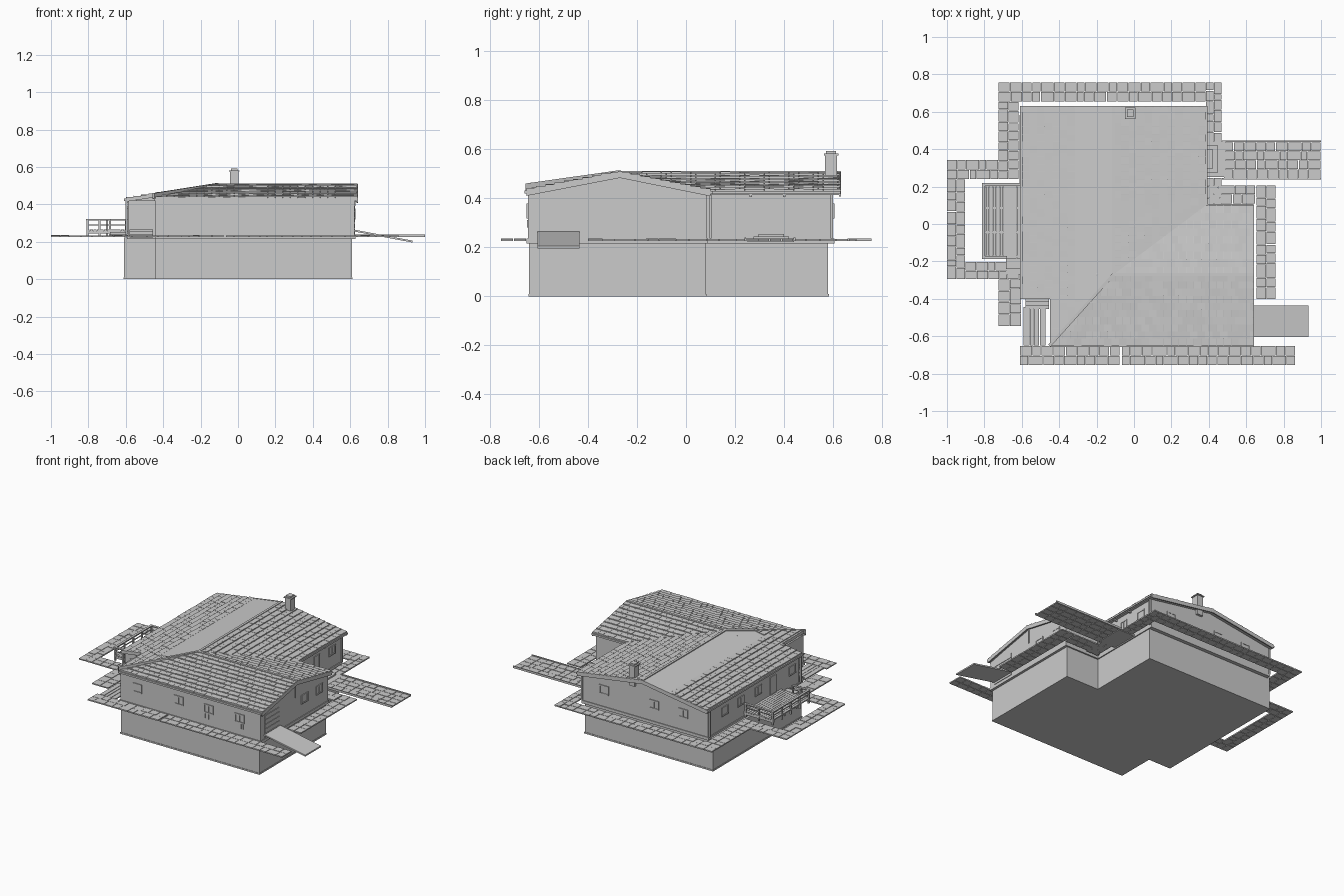
import bpy, bmesh, math, random
random.seed(4)


def slab(bm, top, bottom):
    # closed solid between two matching polygons
    a = [bm.verts.new(p) for p in top]
    b = [bm.verts.new(p) for p in bottom]
    n = len(a)
    bm.faces.new(a)
    bm.faces.new(b[::-1])
    for i in range(n):
        j = (i + 1) % n
        bm.faces.new((a[j], a[i], b[i], b[j]))


def finish(name, bm):
    bmesh.ops.recalc_face_normals(bm, faces=bm.faces)
    me = bpy.data.meshes.new(name)
    bm.to_mesh(me)
    bm.free()
    ob = bpy.data.objects.new(name, me)
    bpy.context.collection.objects.link(ob)
    return ob


def solids(name, pairs):
    bm = bmesh.new()
    for t, b in pairs:
        slab(bm, t, b)
    return finish(name, bm)


def box(x0, x1, y0, y1, z0, z1):
    r = [(x0, y0), (x1, y0), (x1, y1), (x0, y1)]
    return [(x, y, z1) for x, y in r], [(x, y, z0) for x, y in r]


def boxes(name, *bs):
    return solids(name, [box(*b) for b in bs])


def bar(p, q, w, h):
    # sloping bar in the xz or yz plane or along a diagonal
    dx, dy = q[0] - p[0], q[1] - p[1]
    l = math.hypot(dx, dy) or 1
    ox, oy = -dy / l * w / 2, dx / l * w / 2
    t = [(p[0] + ox, p[1] + oy, p[2]), (q[0] + ox, q[1] + oy, q[2]),
         (q[0] - ox, q[1] - oy, q[2]), (p[0] - ox, p[1] - oy, p[2])]
    return t, [(x, y, z - h) for x, y, z in t]


def clip(poly, axis, val, sign):
    out = []
    for i, p in enumerate(poly):
        q = poly[(i + 1) % len(poly)]
        dp, dq = sign * (p[axis] - val), sign * (q[axis] - val)
        if dp >= 0:
            out.append(p)
        if dp * dq < 0:
            t = dp / (dp - dq)
            out.append((p[0] + (q[0] - p[0]) * t, p[1] + (q[1] - p[1]) * t))
    return out


def ell(name, a, b, z0, z1):
    # footprint of the two crossing wings: (x0, x1, y0, y1) for each
    pts = [(a[0], a[2]), (b[0], a[2]), (b[0], b[2]), (b[1], b[2]),
           (b[1], b[3]), (a[1], b[3]), (a[1], a[3]), (a[0], a[3])]
    return solids(name, [([(x, y, z1) for x, y in pts], [(x, y, z0) for x, y in pts])])


# Basement, plinth and walls
ell("basement", (-.61, .36, -.38, .58), (-.44, .61, -.64, .08), 0, .222)
ell("basement_footing", (-.613, .363, -.383, .583), (-.443, .613, -.643, .083), 0, .01)
ell("walls", (-.588, .362, -.385, .60), (-.44, .622, -.645, .085), .215, .42)
ell("plinth", (-.593, .367, -.39, .605), (-.445, .627, -.65, .09), .215, .235)

# Gable walls under the roof
ga = [(-.588, .415), (.362, .415), (-.11, .495)]
gb = [(-.645, .415), (.085, .415), (-.27, .495)]
solids("gable_walls", [
    ([(x, .60, z) for x, z in ga], [(x, -.27, z) for x, z in ga]),
    ([(.622, y, z) for y, z in gb], [(-.2, y, z) for y, z in gb])])

# Roof slopes: (name, outline, height function, slope axis, eave, ridge)
left_z = lambda x, y: .507 - .153 * (-.11 - x)
slopes = [
    ("rear_left", [(-.6, .63), (-.11, .63), (-.11, -.27), (-.226, -.4), (-.6, -.4)],
     left_z, 0, -.6, -.11),
    ("front_left", [(-.45, -.4), (-.226, -.4), (-.45, -.65)], left_z, 0, -.6, -.11),
    ("rear_right", [(-.11, .63), (.385, .63), (.385, .1), (-.11, -.27)],
     lambda x, y: .507 - .153 * (x + .11), 0, .385, -.11),
    ("front", [(-.11, -.27), (-.45, -.65), (.64, -.65), (.64, -.27)],
     lambda x, y: .507 + .19 * (y + .27), 1, -.65, -.27),
    ("back", [(-.11, -.27), (.64, -.27), (.64, .1), (.385, .1)],
     lambda x, y: .507 - .2 * (y + .27), 1, .1, -.27)]
for name, poly, zf, ax, eave, ridge in slopes:
    solids("roof_slope_" + name, [([(x, y, zf(x, y)) for x, y in poly],
                                   [(x, y, zf(x, y) - .018) for x, y in poly])])
    # overlapping tile courses
    n = max(1, round(abs(ridge - eave) / .04))
    step, bm = (ridge - eave) / n, bmesh.new()
    for i in range(n):
        e0 = eave + step * i
        if name == "rear_left" and -.33 < e0 + step / 2 < -.11:
            continue  # smooth strip beside the ridge
        s = 1 if step > 0 else -1
        row = clip(clip(poly, ax, e0, s), ax, e0 + step, -s)
        for k in range(-20, 24):
            c0 = k * .04 + (i % 2) * .02
            cell = clip(clip(row, 1 - ax, c0, 1), 1 - ax, c0 + .039, -1)
            if len(cell) < 3:
                continue
            h = random.uniform(.004, .007)
            slab(bm, [(p[0], p[1], zf(*p) + .001 + h * (1 - (p[ax] - e0) / step)) for p in cell],
                 [(p[0], p[1], zf(*p) - .003) for p in cell])
    finish("roof_tiles_" + name, bm)

# Ridge caps, hip cap and barge boards
solids("ridge_caps", [
    bar((-.11, .63, .512), (-.11, -.27, .512), .016, .012),
    bar((-.11, -.27, .512), (.64, -.27, .512), .016, .012),
    bar((-.11, -.27, .514), (-.452, -.65, .46), .016, .03)])
solids("barge_boards", [
    bar((-.6, .628, .434), (-.11, .628, .509), .008, .026),
    bar((-.11, .628, .509), (.385, .628, .434), .008, .026),
    bar((.638, -.65, .436), (.638, -.27, .509), .008, .026),
    bar((.638, -.27, .509), (.638, .1, .434), .008, .026)])

# Gutters and downpipes
boxes("gutters", (-.609, -.597, -.4, .63, .418, .43), (.38, .392, .1, .63, .418, .43),
      (-.45, .64, -.658, -.646, .42, .432), (.385, .64, .096, .108, .418, .43))
boxes("downpipes", (-.601, -.591, -.395, -.385, .235, .42), (.366, .376, .59, .60, .235, .42),
      (-.601, -.591, .59, .60, .235, .42), (.366, .376, .095, .105, .235, .42),
      (.622, .628, -.273, -.267, .39, .49))

# Chimney
boxes("chimney", (-.042, .002, .568, .616, .44, .575), (-.048, .008, .562, .622, .575, .582),
      (-.038, -.002, .572, .612, .582, .592))


def wall_box(side, c, w, z0, z1, d0, d1):
    # box on a wall: side = (axis of normal, sign, wall coordinate)
    ax, s, v = side
    lo, hi = sorted((v + s * d0, v + s * d1))
    return box(lo, hi, c - w, c + w, z0, z1) if ax == 0 else box(c - w, c + w, lo, hi, z0, z1)


def opening(name, side, c, w, z0, z1):
    f = .004
    solids(name + "_frame", [
        wall_box(side, c - w, f, z0, z1, -.01, .005), wall_box(side, c + w, f, z0, z1, -.01, .005),
        wall_box(side, c, w + f, z0 - f, z0 + f, -.01, .006),
        wall_box(side, c, w + f, z1 - f, z1 + f, -.01, .005),
        wall_box(side, c, .002, z0, z1, -.01, .004)])
    solids(name + "_pane", [wall_box(side, c, w, z0, z1, -.01, .002)])


# Windows and doors on every side
FRONT, RIGHT, RIGHT_REAR = (1, -1, -.645), (0, 1, .622), (0, 1, .362)
BACK, LEFT, ENTRY = (1, 1, .60), (0, -1, -.588), (1, -1, -.385)
for label, side, cs in [("front", FRONT, (-.31, .003, .23, .465)), ("right", RIGHT, (-.17, -.01)),
                        ("rear_right", RIGHT_REAR, (.165, .5)), ("back", BACK, (-.4, -.18, .2)),
                        ("left", LEFT, (-.31, .06, .25, .42))]:
    for i, c in enumerate(cs):
        opening(f"{label}_window_{i}", side, c, .031, .322, .375)
opening("entry_door", ENTRY, -.515, .026, .265, .385)
opening("side_door", RIGHT_REAR, .335, .026, .255, .375)
opening("deck_door", LEFT, -.1, .028, .265, .385)
solids("garage_door", [wall_box(RIGHT, -.52, .08, .24 + i * .031, .268 + i * .031, -.01, .004)
                       for i in range(5)])
solids("wall_vents", [wall_box(FRONT, c + k * .014, .003, .28, .312, -.01, .003)
                      for c in (.215, .475) for k in (-1, 0, 1)])
boxes("wall_lamps", (.36, .38, .26, .27, .405, .415), (.36, .38, .395, .405, .405, .415))

# Garage ramp
solids("garage_ramp", [bar((.615, -.52, .266), (.933, -.52, .206), .17, .01)])

# Paved paths: (x0, x1, y0, y1, stones along x, stones along y)
paths = [(-.61, -.075, -.755, -.65, 9, 2), (-.065, .865, -.755, -.65, 16, 2),
         (.655, .76, -.4, .21, 2, 10), (.40, .65, .11, .21, 4, 2),
         (.385, .47, .1, .25, 2, 3), (.48, 1, .245, .44, 9, 4), (.385, .47, .44, .76, 2, 6),
         (-.725, .385, .655, .76, 19, 2), (-.725, -.615, .24, .655, 2, 8),
         (-1, -.725, .24, .345, 5, 2), (-1, -.9, -.295, .24, 2, 9), (-.9, -.615, -.295, -.2, 5, 2),
         (-.725, -.6, -.545, -.295, 2, 4), (-.59, -.47, -.65, -.44, 4, 1)]
bm = bmesh.new()
for x0, x1, y0, y1, nx, ny in paths:
    longx = nx >= ny
    n, m = (nx, ny) if longx else (ny, nx)
    a0, a1, b0, b1 = (x0, x1, y0, y1) if longx else (y0, y1, x0, x1)
    for j in range(m):
        cuts = [a0] + [a0 + (a1 - a0) * (i + random.uniform(-.25, .25)) / n
                       for i in range(1, n)] + [a1]
        c0, c1 = (b0 + (b1 - b0) * (j + k) / m for k in (0, 1))
        for u, v in zip(cuts, cuts[1:]):
            r = (u, v - .003, c0, c1 - .003) if longx else (c0, c1 - .003, u, v - .003)
            slab(bm, *box(*r, .226, .233 + random.uniform(0, .002)))
finish("paving_stones", bm)
boxes("path_edging", (.47, 1, .238, .245, .226, .24), (.47, 1, .439, .446, .226, .24))

# Steps at the doors
boxes("side_steps", (.36, .49, .25, .44, .222, .235), (.36, .45, .275, .42, .235, .245),
      (.36, .42, .295, .40, .245, .254))
boxes("entry_steps", (-.58, -.455, -.455, -.38, .222, .24), (-.58, -.455, -.435, -.38, .24, .254),
      (-.58, -.455, -.415, -.38, .254, .266))
boxes("deck_steps", (-.685, -.6, -.27, -.18, .226, .24), (-.685, -.6, -.24, -.18, .24, .253))

# Deck with planks, beams and railing
boxes("deck_planks", *[(-.81 + i * .0185, -.81 + i * .0185 + .0165, -.185, .215, .258, .266)
                       for i in range(12)])
boxes("deck_beams", *[(-.81, -.588, y, y + .012, .243, .258) for y in (-.18, -.05, .08, .2)])
posts = [(-.805, y) for y in (-.18, -.08, .015, .11, .21)] + \
        [(-.74, -.18), (-.685, -.18), (-.70, .21), (-.60, .21)]
boxes("railing_posts", *[(x - .005, x + .005, y - .005, y + .005, .228, .318) for x, y in posts])
boxes("handrails", (-.813, -.797, -.188, .218, .314, .321), (-.813, -.68, -.188, -.172, .314, .321),
      (-.813, -.59, .202, .218, .314, .321), (-.808, -.802, -.18, .21, .288, .293),
      (-.808, -.685, -.183, -.177, .288, .293), (-.808, -.595, .207, .213, .288, .293))
